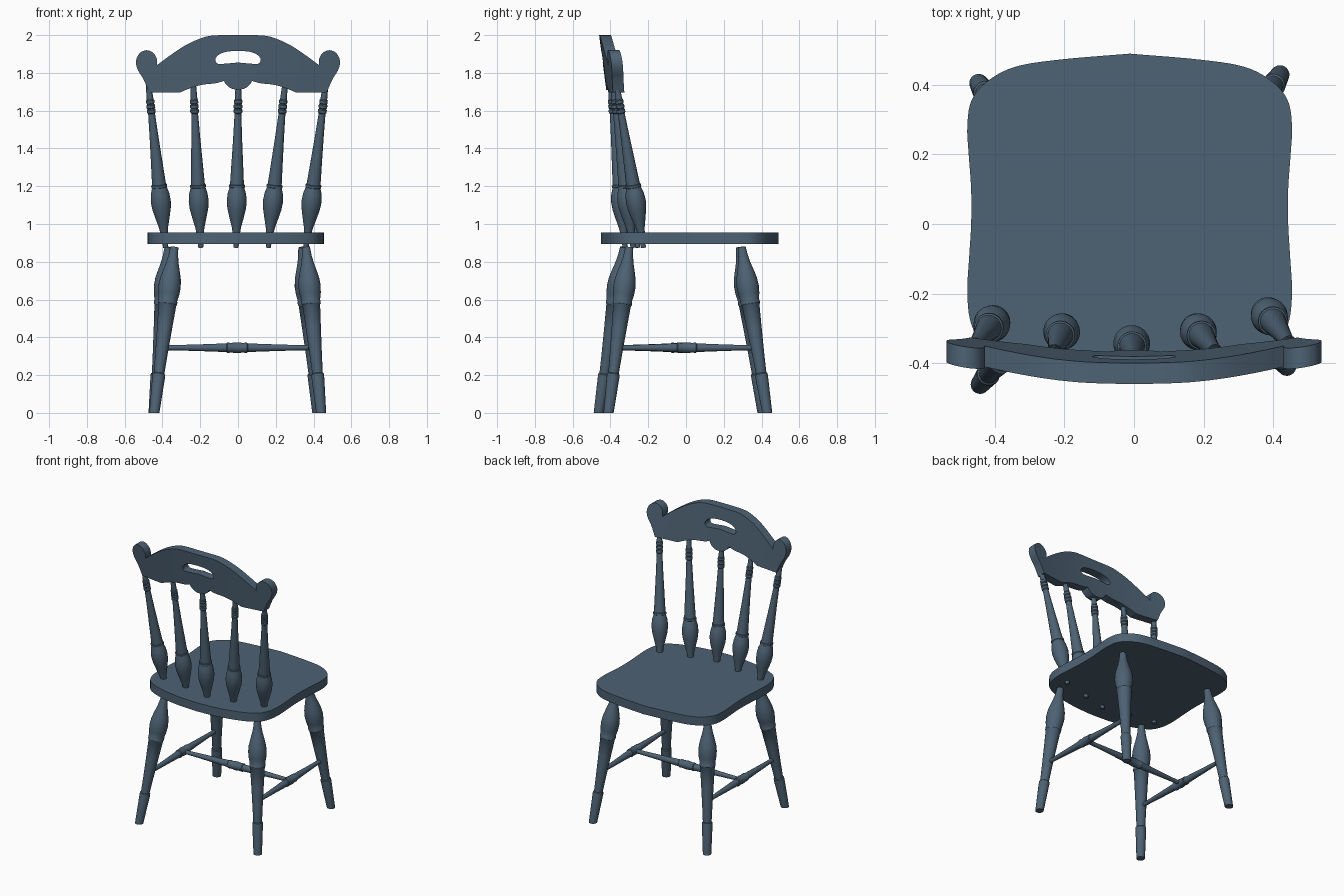
import bpy, bmesh, math
from mathutils import Vector

if "Cube" in bpy.data.objects:
    bpy.data.objects.remove(bpy.data.objects["Cube"])

paint = bpy.data.materials.new("slate blue paint")
paint.diffuse_color = (0.075, 0.122, 0.172, 1)
paint.use_nodes = True
paint.node_tree.nodes["Principled BSDF"].inputs["Base Color"].default_value = paint.diffuse_color


def finish(bm, name):
    bmesh.ops.recalc_face_normals(bm, faces=bm.faces)
    me = bpy.data.meshes.new(name)
    bm.to_mesh(me)
    bm.free()
    ob = bpy.data.objects.new(name, me)
    bpy.context.collection.objects.link(ob)
    me.materials.append(paint)
    bpy.ops.object.select_all(action='DESELECT')
    ob.select_set(True)
    bpy.context.view_layer.objects.active = ob
    bpy.ops.object.shade_smooth_by_angle(angle=math.radians(35))
    return ob


def spline(pts, n=5):
    """Open Catmull-Rom curve through 2D points."""
    p = [Vector(q) for q in pts]
    p = [2 * p[0] - p[1]] + p + [2 * p[-1] - p[-2]]
    out = []
    for i in range(1, len(p) - 2):
        a, b, c, d = p[i - 1:i + 3]
        for k in range(n):
            t = k / n
            out.append(0.5 * (2 * b + (c - a) * t + (2 * a - 5 * b + 4 * c - d) * t * t
                              + (3 * b - a - 3 * c + d) * t ** 3))
    return out + [p[-2]]


def mirrored(half):
    """Close a half outline that starts and ends on x = 0."""
    return half + [Vector((-q.x, q.y)) for q in half[-2:0:-1]]


def turning(name, a, b, profile, seg=28):
    """Lathe-turned part from a to b; profile = (fraction, radius)."""
    a, b = Vector(a), Vector(b)
    rot = (b - a).to_track_quat('Z', 'Y')
    bm = bmesh.new()
    rings = []
    for t, r in profile:
        ring = []
        for k in range(seg):
            w = 2 * math.pi * k / seg
            v = a.lerp(b, t) + rot @ Vector((r * math.cos(w), r * math.sin(w), 0))
            if abs(v.z) < 0.012:
                v.z = 0          # feet sit flat on the floor
            ring.append(bm.verts.new(v))
        rings.append(ring)
    for p, q in zip(rings, rings[1:]):
        for k in range(seg):
            bm.faces.new((p[k], p[k - 1], q[k - 1], q[k]))
    bm.faces.new(rings[0])
    bm.faces.new(rings[-1])
    return finish(bm, name)


# Seat
half = spline([(0, .49), (.2, .473), (.33, .452), (.41, .41), (.455, .355), (.467, .28),
               (.463, .2), (.456, .1), (.456, 0), (.462, -.1), (.467, -.2), (.455, -.29),
               (.41, -.36), (.3, -.41), (.15, -.44), (0, -.45)])
bm = bmesh.new()
face = bm.faces.new([bm.verts.new((q.x - .0125, q.y, .895)) for q in mirrored(half)])
ext = bmesh.ops.extrude_face_region(bm, geom=[face])
bmesh.ops.translate(bm, vec=(0, 0, .06),
                    verts=[g for g in ext['geom'] if isinstance(g, bmesh.types.BMVert)])
finish(bm, "seat")

# Crest rail: flat profile with hand hole, sliced, thickened and bent
scroll = spline([(.43, 1.84), (.43, 1.875), (.45, 1.907), (.485, 1.92), (.523, 1.902),
                 (.54, 1.86), (.53, 1.815), (.5, 1.765), (.47, 1.697)], 4)
arch = spline([(0, 2), (.13, 1.998), (.2, 1.982), (.28, 1.945), (.37, 1.885), (.43, 1.84)], 4)
under = spline([(.31, 1.695), (.25, 1.72), (.19, 1.737), (.12, 1.745), (.075, 1.757)], 4)
lobe = spline([(.075, 1.757), (.06, 1.735), (.035, 1.717), (0, 1.71)], 4)
outline = mirrored(arch[:-1] + scroll + under[:-1] + lobe)
hole = mirrored(spline([(0, 1.917), (.06, 1.912), (.1, 1.897), (.12, 1.872), (.11, 1.85),
                        (.08, 1.848), (0, 1.855)], 4))
bm = bmesh.new()
edges = []
for loop in (outline, hole):
    vs = [bm.verts.new((q.x, .03, q.y)) for q in loop]
    edges += [bm.edges.new((vs[i - 1], vs[i])) for i in range(len(vs))]
bmesh.ops.triangle_fill(bm, use_beauty=True, edges=edges, normal=(0, 1, 0))
for i in range(-12, 13):
    bmesh.ops.bisect_plane(bm, geom=bm.verts[:] + bm.edges[:] + bm.faces[:], dist=1e-5,
                           plane_co=(i * .042 + .003, 0, 0), plane_no=(1, 0, 0))
ext = bmesh.ops.extrude_face_region(bm, geom=bm.faces[:])
bmesh.ops.translate(bm, vec=(0, -.06, 0),
                    verts=[g for g in ext['geom'] if isinstance(g, bmesh.types.BMVert)])
for v in bm.verts:
    v.co.y += -.43 + .045 * (v.co.x / .54) ** 2 - .13 * (v.co.z - 2)
finish(bm, "crest_rail")

# Back spindles: (bottom x, y), (top x, y)
z0, z1 = .875, 1.75
spindle = [(z, r) for z, r in (
    (.875, .013), (.94, .018), (.98, .024), (1.03, .037), (1.08, .049), (1.12, .053), (1.16, .049),
    (1.193, .039), (1.195, .042), (1.207, .042), (1.209, .037), (1.3, .032), (1.45, .024),
    (1.585, .018), (1.59, .023), (1.605, .023), (1.61, .018), (1.615, .023), (1.63, .023),
    (1.635, .018), (1.64, .022), (1.655, .022), (1.66, .018), (1.75, .014))]
spindle = [((z - z0) / (z1 - z0), r) for z, r in spindle]
for i, (b, t) in enumerate([((-.383, -.255), (-.475, -.37)), ((-.197, -.28), (-.237, -.388)),
                            ((-.01, -.322), (.002, -.4)), ((.16, -.28), (.25, -.388)),
                            ((.36, -.225), (.465, -.37))]):
    turning(f"back_spindle_{i + 1}", (*b, z0), (*t, z1), spindle)

# Legs: foot (x, y), top (x, y)
H = .877
leg = [(z / H, r) for z, r in (
    (0, .027), (.195, .034), (.205, .033), (.21, .028), (.3, .032), (.45, .04), (.57, .047),
    (.575, .051), (.59, .051), (.595, .049), (.63, .056), (.67, .059), (.71, .055), (.75, .045),
    (.79, .034), (.83, .026), (.877, .021))]
legs = {"front_left": ((-.447, .405), (-.368, .285)), "front_right": ((.42, .43), (.34, .295)),
        "back_left": ((-.443, -.462), (-.337, -.328)), "back_right": ((.44, -.41), (.36, -.3))}
at = {}
for name, (f, t) in legs.items():
    foot, top = Vector((*f, 0)), Vector((*t, H))
    turning(name + "_leg", foot, top, leg)
    at[name] = foot.lerp(top, .345 / H)

# Stretchers in an H layout
bar = [(0, .013), (.1, .014), (.3, .019), (.43, .023), (.435, .027), (.45, .027), (.455, .025),
       (.5, .029)]
bar += [(1 - t, r) for t, r in bar[-2::-1]]
mids = []
for s in ("left", "right"):
    a, b = at["back_" + s], at["front_" + s]
    turning(s + "_stretcher", a, b, bar)
    mids.append(a.lerp(b, .5))
turning("middle_stretcher", mids[0], mids[1], bar)
